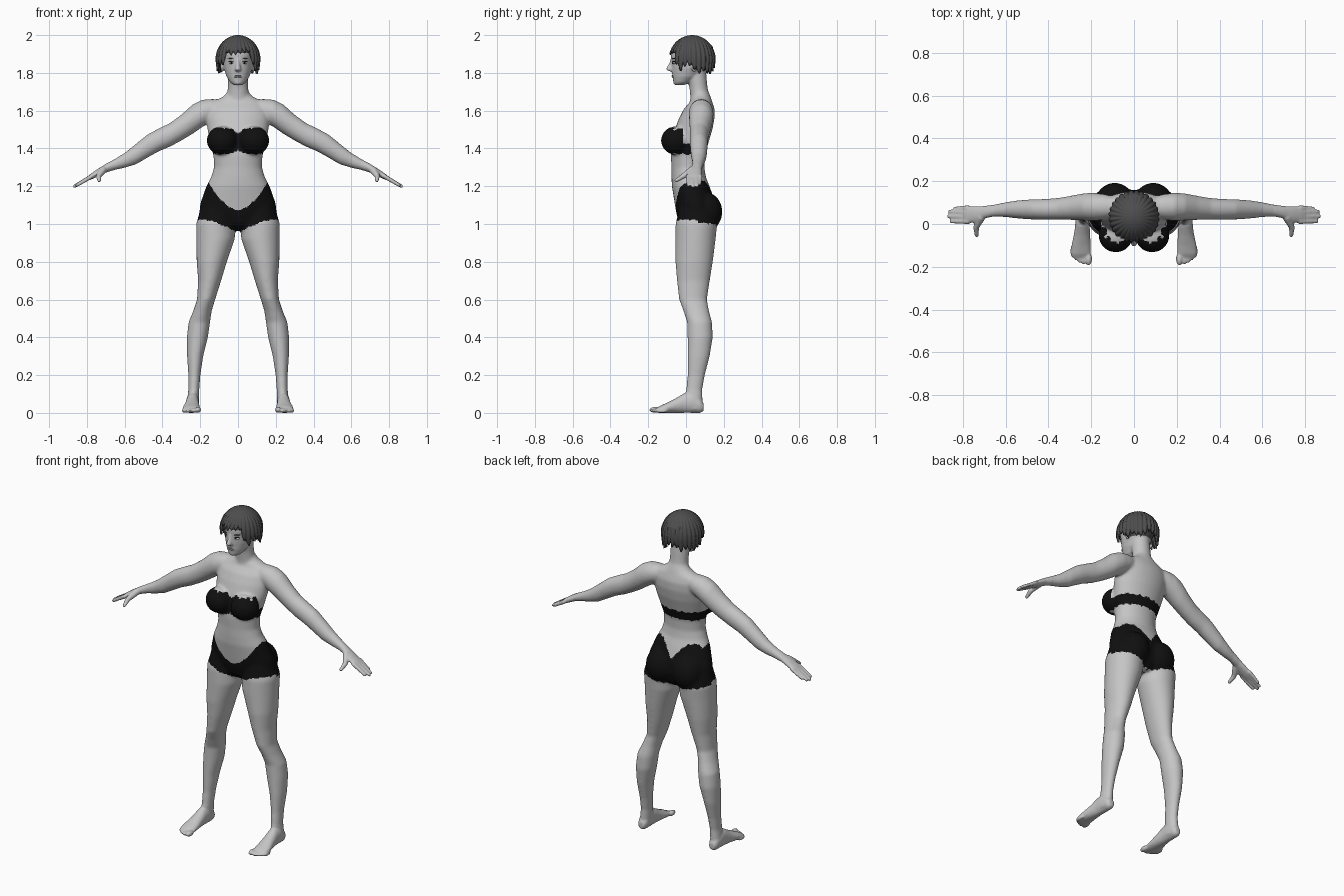
import bpy, bmesh, math, random
from mathutils import Vector, Matrix

random.seed(4)


def material(name, r, g, b):
    m = bpy.data.materials.new(name)
    m.diffuse_color = (r, g, b, 1)
    return m


SKIN = material("skin grey", 0.56, 0.56, 0.56)
BLACK = material("cloth black", 0.005, 0.005, 0.005)
HAIR = material("hair dark grey", 0.075, 0.075, 0.075)
WHITE = material("eye white", 0.75, 0.75, 0.75)
LIP = material("lip grey", 0.38, 0.38, 0.38)


def make_object(name, bm, mats):
    me = bpy.data.meshes.new(name)
    bm.to_mesh(me)
    bm.free()
    for m in mats:
        me.materials.append(m)
    for p in me.polygons:
        p.use_smooth = True
    ob = bpy.data.objects.new(name, me)
    bpy.context.collection.objects.link(ob)
    return ob


def loft(bm, axis, rings, sx=1, n=32):
    """Ellipse rings (position on axis, centre u, centre v, radius u, radius v)."""
    loops = []
    for p, cu, cv, ru, rv in rings:
        loop = []
        for i in range(n):
            a = 2 * math.pi * i / n
            u, v = cu + ru * math.cos(a), cv + rv * math.sin(a)
            co = {'z': (u, v, p), 'x': (p, u, v), 'y': (u, p, v)}[axis]
            loop.append(bm.verts.new((co[0] * sx, co[1], co[2])))
        loops.append(loop)
    for a, b in zip(loops, loops[1:]):
        for i in range(n):
            j = (i + 1) % n
            bm.faces.new((a[i], a[j], b[j], b[i]))
    bm.faces.new(loops[0])
    bm.faces.new(loops[-1])


def ball(bm, c, r, rot=Matrix()):
    mat = Matrix.Translation(c) @ rot @ Matrix.Diagonal((*r, 1))
    bmesh.ops.create_uvsphere(bm, u_segments=24, v_segments=14, radius=1, matrix=mat)


def rod(bm, p, q, r0, r1):
    p, q = Vector(p), Vector(q)
    rot = (q - p).to_track_quat('Z', 'Y').to_matrix().to_4x4()
    bmesh.ops.create_cone(bm, cap_ends=True, segments=14, radius1=r0, radius2=r1,
                          depth=(q - p).length, matrix=Matrix.Translation((p + q) / 2) @ rot)
    ball(bm, p, (r0,) * 3)
    ball(bm, q, (r1,) * 3)


bm = bmesh.new()
# torso
loft(bm, 'z', [(z, 0, cy, rx, ry) for z, cy, rx, ry in [
    (.965, .06, .05, .06), (1.0, .055, .16, .09), (1.05, .055, .207, .105), (1.11, .048, .2, .108),
    (1.2, .025, .168, .1), (1.25, .014, .142, .091), (1.3, .01, .127, .087), (1.36, .01, .13, .09),
    (1.42, .02, .146, .096), (1.5, .04, .162, .1), (1.56, .057, .168, .094), (1.61, .07, .165, .081),
    (1.645, .08, .14, .06), (1.675, .08, .078, .05), (1.7, .075, .055, .045)]])
# neck
loft(bm, 'z', [(1.6, 0, .075, .06, .05), (1.68, 0, .072, .058, .05), (1.73, 0, .065, .053, .048),
               (1.82, 0, .05, .053, .055)])
# head and nose
loft(bm, 'z', [(z, 0, cy, rx, ry) for z, cy, rx, ry in [
    (1.735, -.035, .022, .022), (1.75, -.02, .042, .046), (1.78, 0, .06, .072), (1.82, .018, .074, .093),
    (1.86, .03, .081, .108), (1.9, .035, .087, .115), (1.94, .037, .08, .105), (1.97, .04, .055, .07),
    (1.98, .04, .03, .03)]])
loft(bm, 'z', [(1.808, 0, -.07, .012, .018), (1.817, 0, -.08, .017, .025), (1.828, 0, -.08, .014, .023),
               (1.85, 0, -.074, .009, .016), (1.875, 0, -.068, .01, .013)])
ball(bm, (0, -.052, 1.75), (.022, .016, .014))
for s in (1, -1):
    # ears, bust, buttocks
    ball(bm, (s * .083, .045, 1.835), (.01, .018, .03))
    ball(bm, (s * .085, -.053, 1.442), (.081, .08, .076))
    ball(bm, (s * .09, .1, 1.065), (.092, .093, .105))
    # arm and palm
    loft(bm, 'x', [(.08, .08, 1.615, .045, .045), (.14, .08, 1.602, .06, .06), (.19, .08, 1.585, .066, .073),
                   (.24, .08, 1.555, .063, .078), (.3, .075, 1.51, .056, .069), (.36, .07, 1.472, .051, .063),
                   (.42, .068, 1.445, .049, .061), (.48, .068, 1.412, .047, .062), (.54, .068, 1.37, .043, .055),
                   (.6, .067, 1.337, .035, .04), (.66, .062, 1.312, .028, .028), (.7, .055, 1.295, .029, .023),
                   (.745, .045, 1.27, .039, .02), (.785, .043, 1.247, .039, .015), (.8, .043, 1.239, .035, .01)], s)
    # fingers and thumb
    for y0, y1, x1, z1, r in [(.076, .074, .838, 1.212, .009), (.055, .058, .86, 1.203, .0105),
                              (.033, .036, .866, 1.2, .0105), (.011, .012, .853, 1.206, .0105)]:
        rod(bm, (s * .775, y0, 1.252), (s * x1, y1, z1), .012, r - .001)
    rod(bm, (s * .715, .03, 1.285), (s * .738, -.015, 1.253), .02, .014)
    rod(bm, (s * .738, -.015, 1.253), (s * .735, -.052, 1.23), .014, .01)
    # leg
    loft(bm, 'z', [(1.09, .11, .055, .085, .09), (1.0, .117, .055, .105, .11), (.92, .119, .05, .102, .107),
                   (.8, .139, .043, .08, .099), (.7, .15, .039, .061, .087), (.6, .169, .037, .048, .074),
                   (.54, .188, .054, .049, .068), (.48, .205, .072, .057, .066), (.4, .215, .075, .056, .067),
                   (.3, .227, .067, .043, .059), (.2, .231, .054, .032, .046), (.12, .234, .043, .029, .043),
                   (.07, .238, .042, .031, .045), (.02, .24, .045, .03, .042)], s)
    # foot
    loft(bm, 'y', [(.094, .24, .03, .018, .02), (.075, .24, .04, .029, .04), (.03, .24, .055, .034, .055),
                   (-.01, .241, .052, .034, .052), (-.05, .243, .04, .038, .04), (-.1, .247, .027, .045, .027),
                   (-.14, .248, .018, .046, .018), (-.155, .248, .014, .04, .012)], s)
    # toes
    for x, tip, r in [(.212, -.193, .016), (.236, -.19, .012), (.255, -.181, .0115),
                      (.272, -.17, .011), (.287, -.157, .0105)]:
        ball(bm, (s * x, tip + .03, r), (r, .031, r))
bmesh.ops.recalc_face_normals(bm, faces=bm.faces[:])
body = make_object("body", bm, [SKIN, BLACK, HAIR])


def apply(ob, kind, **settings):
    mod = ob.modifiers.new(kind.lower(), kind)
    for k, v in settings.items():
        setattr(mod, k, v)
    bpy.context.view_layer.objects.active = ob
    bpy.ops.object.modifier_apply(modifier=mod.name)


# fuse the parts, then blend the large joints
apply(body, 'REMESH', mode='VOXEL', voxel_size=.006, use_smooth_shade=True)
apply(body, 'SMOOTH', factor=.5, iterations=3)
group = body.vertex_groups.new(name="blend")
group.add([v.index for v in body.data.vertices
           if .12 < v.co.z < 1.72 and abs(v.co.x) < .66], 1, 'REPLACE')
apply(body, 'SMOOTH', factor=.5, iterations=18, vertex_group="blend")


def body_colour(c):
    x, y, z = abs(c.x), c.y, c.z
    wobble = .005 * math.sin(x * 150) * math.sin(y * 90 + 1)
    if z > 1.905 or (y > .035 and z > 1.82):
        return 2
    if x < .2 and 1.3 < z < 1.55:  # bandeau top
        if y < -.015:
            cup = math.sqrt(max(0, 1 - ((x - .085) / .09) ** 2))
            return int(1.405 - .035 * cup < z + wobble < 1.465 + .045 * cup)
        return int(1.37 < z + wobble < 1.425)
    if x < .26 and .9 < z < 1.26:  # briefs
        if y > .06:
            low, high = .965 + .2 * x, 1.14 + .09 * min(1, x / .08)
        else:
            low = .955 + .065 * min(1, x / .14)
            high = 1.075 + .15 * min(1, x / .16) ** 1.8
        return int(low < z + wobble < high)
    return 0


for p in body.data.polygons:
    p.material_index = body_colour(p.center)
    p.use_smooth = True

# hair: ridged cap with a ragged edge
bm = bmesh.new()
STRANDS, PER, ROWS = 28, 6, 16
edge = [random.uniform(-.02, .025) for _ in range(STRANDS)]
cols = []
for i in range(STRANDS * PER):
    a = 2 * math.pi * i / (STRANDS * PER)
    f = (i % PER) / PER
    bulge = math.sin(math.pi * f)
    front = -math.sin(a)
    base = 1.9 if front > .8 else 1.825 if front > -.2 else 1.81
    bottom = base + edge[i // PER] * (.5 if front > .8 else 1) + .025 * (1 - bulge)
    col = []
    for j in range(ROWS + 1):
        t = j / ROWS
        z = 2 - (2 - bottom) * t * t
        d = (2 - z) / .13
        r = math.sqrt(1 - (1 - d) ** 2) if d < 1 else 1 - .12 * (d - 1)
        r *= .94 + .06 * bulge * min(1, 2 * t) + .03 * (1 - min(1, 2 * t))
        col.append(bm.verts.new((.12 * r * math.cos(a), .033 + .125 * r * math.sin(a), z)))
    cols.append(col)
for i, a in enumerate(cols):
    b = cols[(i + 1) % len(cols)]
    for j in range(ROWS):
        bm.faces.new((a[j], a[j + 1], b[j + 1], b[j]))
bmesh.ops.remove_doubles(bm, verts=bm.verts[:], dist=.0005)
hair = make_object("hair", bm, [HAIR])
apply(hair, 'SOLIDIFY', thickness=.012, offset=-1)

# eyes, brows and lips
for s, side in ((1, "left"), (-1, "right")):
    for name, c, r, m, tilt in [
            ("eye", (.034, -.06, 1.853), (.016, .011, .007), WHITE, 0),
            ("iris", (.034, -.066, 1.853), (.006, .0075, .006), BLACK, 0),
            ("lash", (.034, -.062, 1.861), (.018, .011, .0025), BLACK, .1),
            ("brow", (.036, -.063, 1.876), (.021, .011, .003), HAIR, -.1)]:
        bm = bmesh.new()
        ball(bm, (s * c[0], c[1], c[2]), r, Matrix.Rotation(s * (.25), 4, 'Z') @ Matrix.Rotation(s * tilt, 4, 'Y'))
        make_object(side + "_" + name, bm, [m])
bm = bmesh.new()
for z, r in ((1.787, .005), (1.779, .006)):
    ball(bm, (0, -.058, z), (.024, .018, r))
make_object("lips", bm, [LIP])
